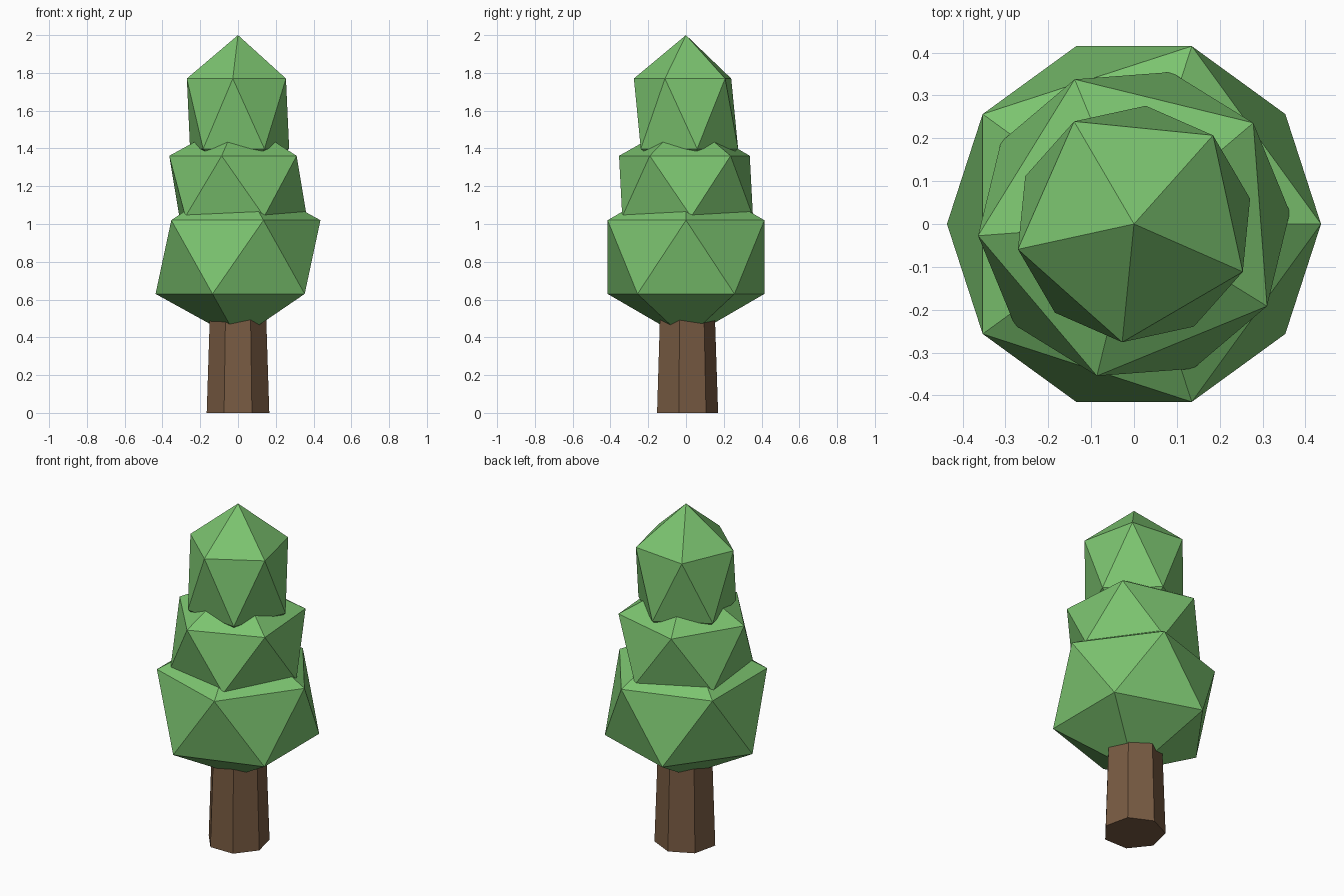
import bpy
from math import radians

if "Cube" in bpy.data.objects:
    bpy.data.objects.remove(bpy.data.objects["Cube"])


def material(name, rgb):
    m = bpy.data.materials.new(name)
    m.diffuse_color = (*rgb, 1)
    m.use_nodes = True
    m.node_tree.nodes["Principled BSDF"].inputs["Base Color"].default_value = m.diffuse_color
    return m


leaf = material("leaf_green", (0.20, 0.55, 0.16))
bark = material("bark_brown", (0.19, 0.105, 0.055))


# Foliage clump: stretched and turned icosahedron
def clump(name, z, radius, half_height, turn):
    bpy.ops.mesh.primitive_ico_sphere_add(subdivisions=1, radius=1, location=(0, 0, z))
    o = bpy.context.object
    o.name = name
    o.scale = (radius, radius, half_height)
    o.rotation_euler.z = radians(turn)
    o.data.materials.append(leaf)


# Trunk: tapered seven-sided post, its top buried in the foliage
bpy.ops.mesh.primitive_cone_add(vertices=7, radius1=0.17, radius2=0.15,
                                depth=0.6, location=(0, 0, 0.3))
trunk = bpy.context.object
trunk.name = "trunk"
trunk.data.materials.append(bark)

clump("foliage_lower", 0.825, 0.488, 0.436, 0)
clump("foliage_middle", 1.20, 0.408, 0.36, 40.3)
clump("foliage_top", 1.584, 0.31, 0.416, 48.3)
